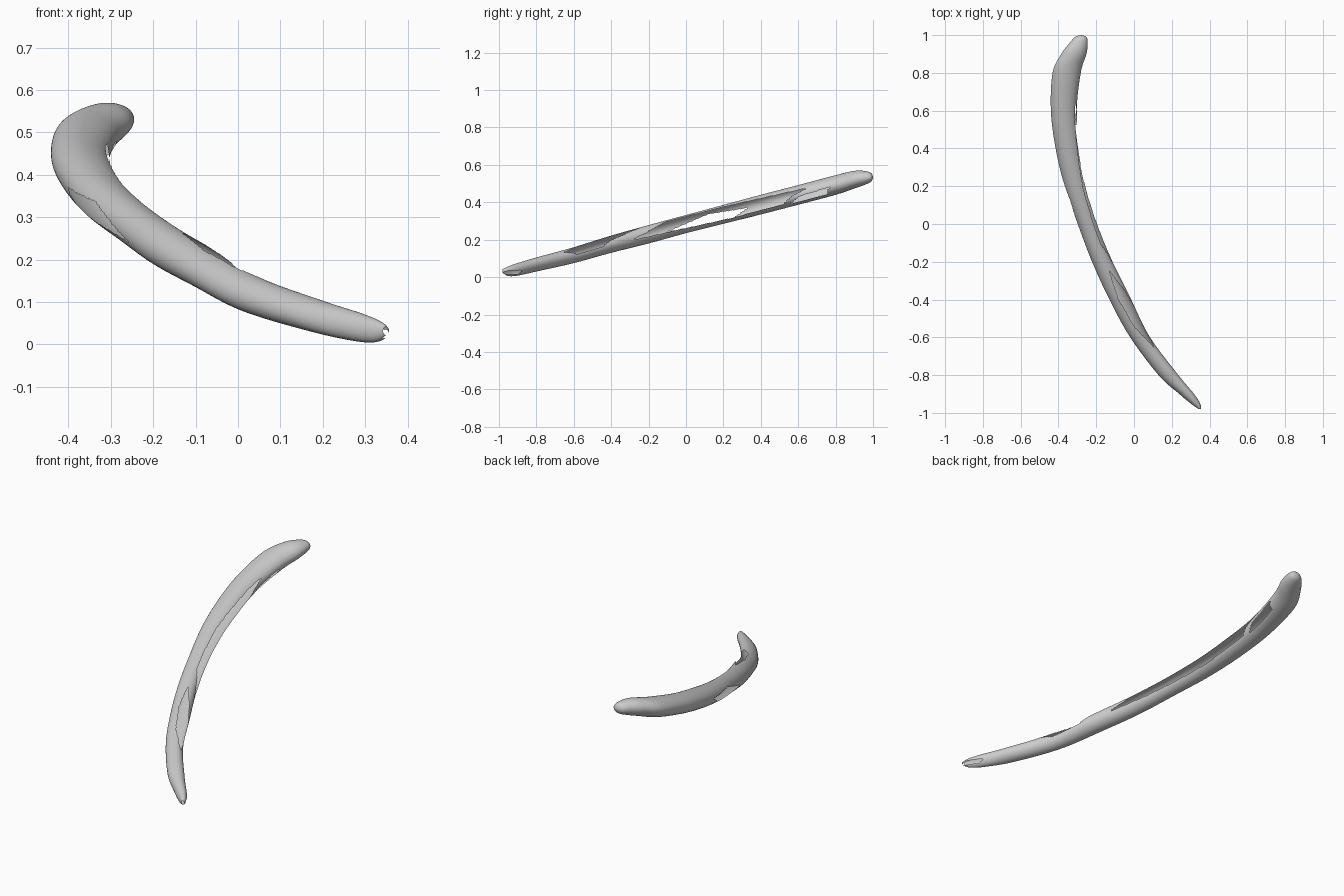
import bpy, bmesh, math

if "Cube" in bpy.data.objects:
    bpy.data.objects.remove(bpy.data.objects["Cube"])

# Stations along the curved shaft: y, left x, right x, bottom z, top z
STATIONS = [
    (-0.98, 0.342, 0.356, 0.022, 0.042), (-0.95, 0.300, 0.350, 0.006, 0.057),
    (-0.90, 0.240, 0.318, 0.008, 0.075), (-0.80, 0.130, 0.235, 0.030, 0.105),
    (-0.60, -0.020, 0.085, 0.075, 0.160), (-0.40, -0.130, -0.015, 0.130, 0.222),
    (-0.20, -0.222, -0.112, 0.180, 0.278), (0.00, -0.298, -0.190, 0.235, 0.332),
    (0.20, -0.368, -0.248, 0.285, 0.386), (0.40, -0.415, -0.285, 0.335, 0.440),
    (0.60, -0.440, -0.303, 0.387, 0.492), (0.80, -0.431, -0.282, 0.440, 0.545),
    (0.90, -0.385, -0.252, 0.474, 0.568), (0.96, -0.340, -0.245, 0.495, 0.567),
    (0.99, -0.312, -0.252, 0.511, 0.556), (1.00, -0.284, -0.278, 0.532, 0.537),
]

# Openings: side they pierce, and outline in that side's projection
OPENINGS = [
    ("right", [(-.28, .20), (-.11, .295), (.2, .375), (.647, .476),
               (.56, .43), (.52, .39), (.25, .318), (-.096, .24)]),
    ("right", [(.556, .39), (.61, .433), (.765, .48), (.755, .444)]),
    ("right", [(-.99, .022), (-.95, .035), (-.875, .036), (-.90, .016), (-.99, .014)]),
    ("left", [(-.10, .242), (.12, .337), (.33, .37), (.25, .315)]),
    ("top", [(-.13, -.25), (-.06, -.34), (.03, -.48), (.105, -.65), (0, -.54), (-.08, -.40)]),
]
STEPS, SIDES = 16, 96


def spline(a, b, c, d, t):
    return 0.5 * (2 * b + (c - a) * t + (2 * a - 5 * b + 4 * c - d) * t * t
                  + (3 * b - a - 3 * c + d) * t ** 3)


def inside(p, poly):
    hit = False
    for (x1, y1), (x2, y2) in zip(poly, poly[1:] + poly[:1]):
        if (y1 > p[1]) != (y2 > p[1]) and p[0] < (x2 - x1) * (p[1] - y1) / (y2 - y1) + x1:
            hit = not hit
    return hit


def pierced(co, normal):
    for side, poly in OPENINGS:
        if side == "top":
            hit = normal[1] > 0 and inside((co.x, co.y), poly)
        else:
            facing = normal[0] > 0 if side == "right" else normal[0] < 0
            hit = facing and inside((co.y, co.z), poly)
        if hit:
            return True
    return False


# Resample the stations smoothly
rows = []
last = len(STATIONS) - 1
for i in range(last):
    ctrl = [STATIONS[min(max(k, 0), last)] for k in range(i - 1, i + 3)]
    for s in range(STEPS):
        rows.append([spline(*vals, s / STEPS) for vals in zip(*ctrl)])
rows.append(STATIONS[-1])

# Loft elliptical rings
bm = bmesh.new()
rings = []
for y, x0, x1, z0, z1 in rows:
    ring = []
    for j in range(SIDES):
        a = 2 * math.pi * j / SIDES
        ring.append(bm.verts.new(((x0 + x1) / 2 + (x1 - x0) / 2 * math.cos(a), y,
                                  (z0 + z1) / 2 + (z1 - z0) / 2 * math.sin(a))))
    rings.append(ring)

# Skin the rings, leaving the openings as gaps in the thin shell
for r0, r1 in zip(rings, rings[1:]):
    for j in range(SIDES):
        k = (j + 1) % SIDES
        quad = (r0[j], r0[k], r1[k], r1[j])
        mid = sum((v.co for v in quad[1:]), quad[0].co.copy()) / 4
        a = 2 * math.pi * (j + 0.5) / SIDES
        if not pierced(mid, (math.cos(a), math.sin(a))):
            bm.faces.new(quad)
bm.faces.new(rings[-1])
bmesh.ops.delete(bm, geom=[v for v in bm.verts if not v.link_faces], context='VERTS')
bmesh.ops.recalc_face_normals(bm, faces=bm.faces)
for f in bm.faces:
    f.smooth = True

mesh = bpy.data.meshes.new("curved_shaft")
bm.to_mesh(mesh)
bm.free()
shaft = bpy.data.objects.new("curved_shaft", mesh)
bpy.context.collection.objects.link(shaft)
